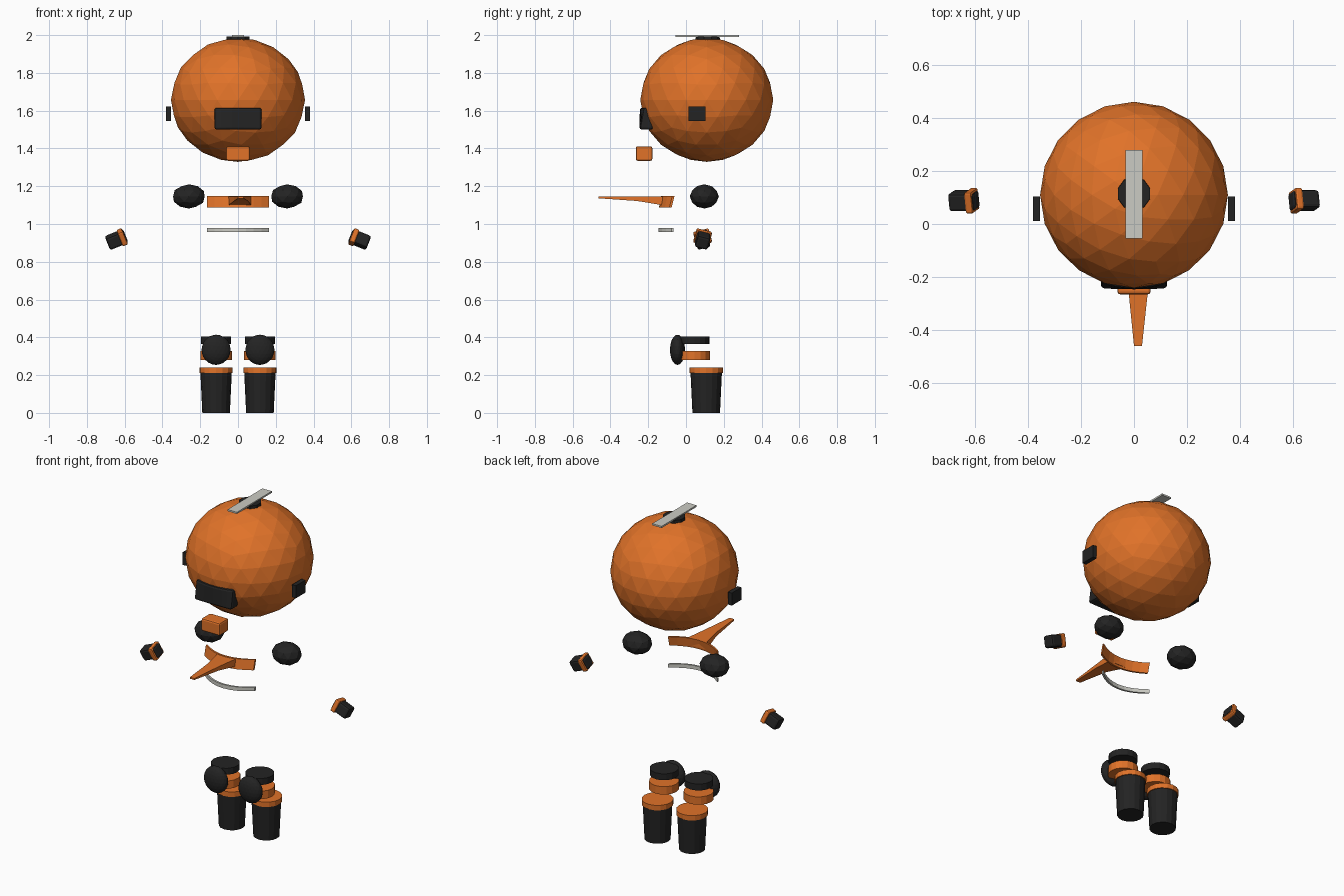
import bpy, bmesh, math
from mathutils import Matrix, Vector

cube = bpy.data.objects.get("Cube")
if cube:
    bpy.data.objects.remove(cube, do_unlink=True)


def material(name, rgb):
    m = bpy.data.materials.new(name)
    m.use_nodes = True
    m.diffuse_color = (*rgb, 1)
    m.node_tree.nodes["Principled BSDF"].inputs["Base Color"].default_value = (*rgb, 1)
    return m


ORANGE = material("orange", (0.75, 0.17, 0.022))
BLACK = material("black", (0.017, 0.017, 0.017))
GREY = material("light grey", (0.6, 0.6, 0.55))


def finish(name, bm, mat, matrix=Matrix(), bevel=0):
    bmesh.ops.recalc_face_normals(bm, faces=bm.faces)
    mesh = bpy.data.meshes.new(name)
    bm.to_mesh(mesh)
    bm.free()
    mesh.materials.append(mat)
    ob = bpy.data.objects.new(name, mesh)
    bpy.context.collection.objects.link(ob)
    ob.matrix_world = matrix
    if bevel:
        mod = ob.modifiers.new("bevel", "BEVEL")
        mod.width = bevel
        mod.segments = 2
    return ob


def ball(name, mat, centre, radii, detail):
    bm = bmesh.new()
    bmesh.ops.create_icosphere(bm, subdivisions=detail, radius=1)
    bmesh.ops.scale(bm, vec=radii, verts=bm.verts)
    return finish(name, bm, mat, Matrix.Translation(centre))


def box(name, mat, centre, size, bevel=0, turn=Matrix()):
    bm = bmesh.new()
    bmesh.ops.create_cube(bm, size=1)
    bmesh.ops.scale(bm, vec=size, verts=bm.verts)
    return finish(name, bm, mat, Matrix.Translation(centre) @ turn, bevel)


def drum(name, mat, x, y, z0, z1, r0, r1, sides=16):
    bm = bmesh.new()
    bmesh.ops.create_cone(bm, cap_ends=True, segments=sides, radius1=r0, radius2=r1, depth=z1 - z0)
    return finish(name, bm, mat, Matrix.Translation((x, y, (z0 + z1) / 2)))


def band(name, mat, half, z0, z1, front, thick, top_curve, bottom_curve, lean=0, bevel=0, steps=8):
    """Strip bowed forward; the curves say how far its ends sweep back."""
    bm = bmesh.new()
    rings = []
    for i in range(steps + 1):
        t = 2 * i / steps - 1
        low = front + bottom_curve * t * t
        high = front + lean + top_curve * t * t
        rings.append([bm.verts.new((half * t, y, z)) for y, z in
                      ((low, z0), (high, z1), (high + thick, z1), (low + thick, z0))])
    for a, b in zip(rings, rings[1:]):
        for k in range(4):
            n = (k + 1) % 4
            bm.faces.new((a[k], a[n], b[n], b[k]))
    bm.faces.new(rings[0])
    bm.faces.new(rings[-1])
    return finish(name, bm, mat, bevel=bevel)


# Helmet with visor, mouthpiece and crest
ball("helmet", ORANGE, (0, 0.11, 1.657), (0.355, 0.352, 0.328), 3)
band("visor", BLACK, 0.125, 1.5, 1.615, -0.247, 0.07, 0.02, 0.002, lean=0.003, bevel=0.012)
box("mouthpiece", ORANGE, (0, -0.222, 1.373), (0.125, 0.088, 0.077), 0.01)
drum("crest_base", BLACK, 0, 0.115, 1.965, 1.993, 0.065, 0.063, 10)
box("crest_blade", GREY, (0, 0.112, 1.995), (0.063, 0.335, 0.01))

# Collar, its forward spike and the belt trim
band("collar", ORANGE, 0.165, 1.088, 1.147, -0.143, 0.012, 0.06, 0.055, lean=0.01)
bm = bmesh.new()
ends = []
for y, x0, x1, z0, z1 in ((-0.125, -0.05, 0.07, 1.1, 1.145), (-0.26, -0.02, 0.052, 1.122, 1.146),
                          (-0.462, 0, 0.03, 1.136, 1.145)):
    ends.append([bm.verts.new(p) for p in ((x0, y, z0), (x1, y, z0), (x1, y, z1), (x0, y, z1))])
for a, b in zip(ends, ends[1:]):
    for k in range(4):
        n = (k + 1) % 4
        bm.faces.new((a[k], a[n], b[n], b[k]))
bm.faces.new(ends[0])
bm.faces.new(ends[-1])
finish("collar_spike", bm, ORANGE)
band("chest_trim", GREY, 0.165, 0.957, 0.98, -0.145, 0.012, 0.068, 0.068)

# Paired parts
for side, s in (("left", 1), ("right", -1)):
    box(side + "_ear_plate", BLACK, (s * 0.368, 0.058, 1.583), (0.026, 0.092, 0.076))
    ball(side + "_shoulder_pad", BLACK, (s * 0.26, 0.097, 1.146), (0.088, 0.077, 0.064), 2)

    # Glove and cuff, sloping down and outward
    turn = Matrix.Rotation(s * math.radians(22), 4, 'Y') @ Matrix.Rotation(s * math.radians(-15), 4, 'X')
    centre = Vector((s * 0.643, 0.088, 0.918))
    along = turn.to_3x3() @ Vector((s, 0, 0))
    box(side + "_glove", BLACK, centre, (0.105, 0.07, 0.07), 0.012, turn)
    box(side + "_glove_cuff", ORANGE, centre - along * 0.032, (0.03, 0.084, 0.078), 0.008, turn)

    # Leg rings, knee pad and boot
    x = s * 0.116
    drum(side + "_thigh_ring", BLACK, x, 0.044, 0.365, 0.404, 0.08, 0.08)
    drum(side + "_knee_ring", ORANGE, x, 0.045, 0.28, 0.328, 0.083, 0.083)
    ball(side + "_knee_pad", BLACK, (x, -0.045, 0.334), (0.077, 0.04, 0.08), 3)
    drum(side + "_boot", BLACK, x, 0.107, 0, 0.212, 0.073, 0.083)
    drum(side + "_boot_cuff", ORANGE, x, 0.107, 0.21, 0.24, 0.088, 0.088)
